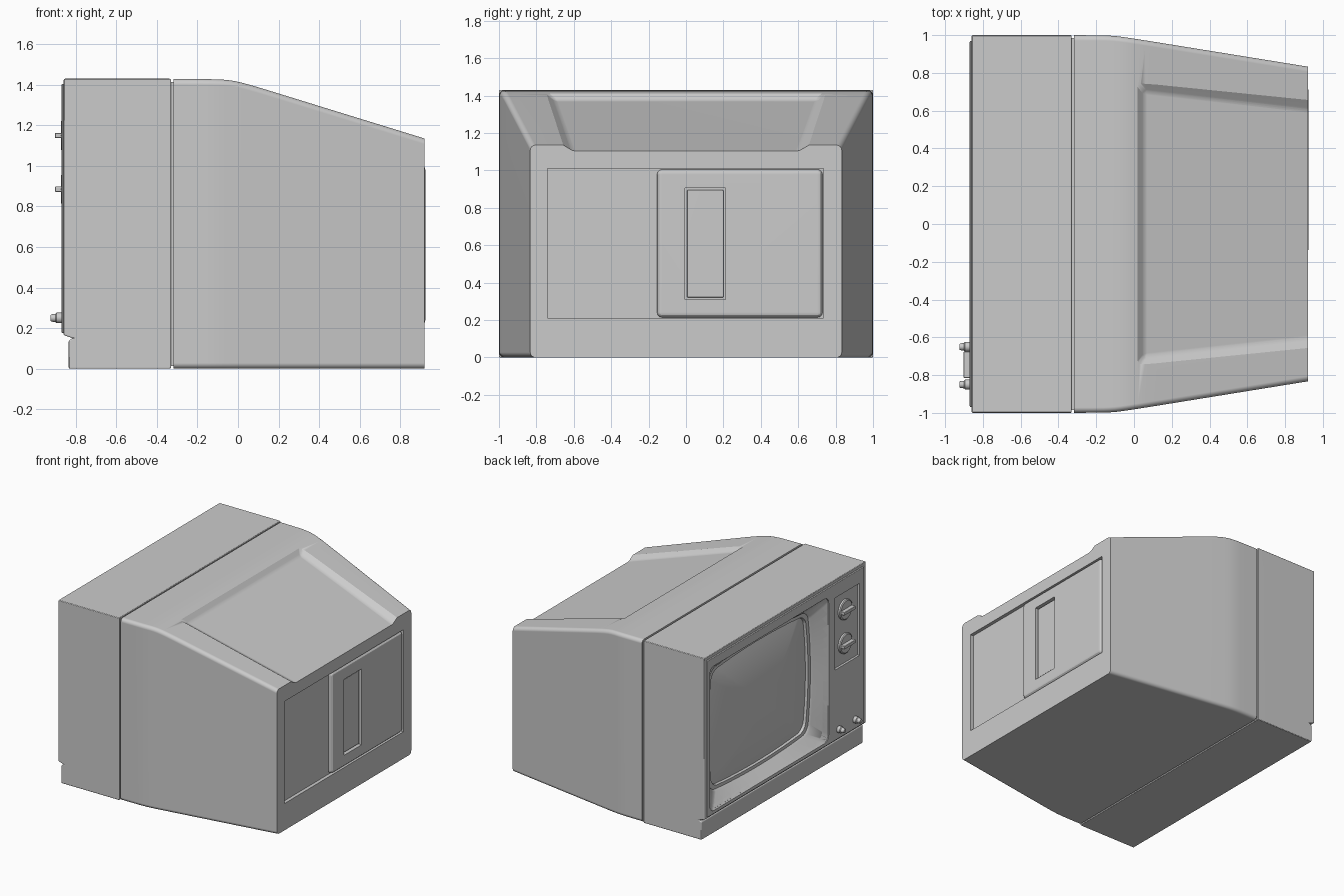
import bpy, bmesh, math
from mathutils import Vector

if "Cube" in bpy.data.objects:
    bpy.data.objects.remove(bpy.data.objects["Cube"])


def activate(ob):
    bpy.ops.object.select_all(action='DESELECT')
    bpy.context.view_layer.objects.active = ob
    ob.select_set(True)


def apply(ob, mod):
    activate(ob)
    bpy.ops.object.modifier_apply(modifier=mod.name)


def bevel(ob, width, segs=3):
    m = ob.modifiers.new("bevel", 'BEVEL')
    m.width, m.segments, m.limit_method = width, segs, 'ANGLE'
    apply(ob, m)


def loft(name, rings, width=0):
    """Closed solid skinned through rings that share a point count."""
    bm = bmesh.new()
    loops = [[bm.verts.new(p) for p in r] for r in rings]
    n = len(loops[0])
    for a, b in zip(loops, loops[1:]):
        for i in range(n):
            bm.faces.new((a[i], a[(i + 1) % n], b[(i + 1) % n], b[i]))
    bm.faces.new(loops[0])
    bm.faces.new(loops[-1])
    bmesh.ops.recalc_face_normals(bm, faces=bm.faces)
    me = bpy.data.meshes.new(name)
    bm.to_mesh(me)
    bm.free()
    ob = bpy.data.objects.new(name, me)
    bpy.context.collection.objects.link(ob)
    if width:
        bevel(ob, width)
    return ob


def box(name, x, y, z, width=0):
    return loft(name, [[(a, y[0], z[0]), (a, y[1], z[0]), (a, y[1], z[1]), (a, y[0], z[1])] for a in x], width)


def turned(name, y, z, profile, n=32):
    """Round part along x from (x, radius) pairs."""
    return loft(name, [[(x, y + r * math.cos(2 * math.pi * i / n), z + r * math.sin(2 * math.pi * i / n))
                        for i in range(n)] for x, r in profile])


def rounded(x, cy, cz, hw, hh, r, bow=0, sub=1):
    """Rounded rectangle in the yz plane; bow makes its sides bulge."""
    arcs = []
    for k, (sy, sz) in enumerate([(1, 1), (-1, 1), (-1, -1), (1, -1)]):
        for i in range(7):
            a = math.pi / 2 * (k + i / 6)
            arcs.append(Vector((sy * (hw - r) + r * math.cos(a), sz * (hh - r) + r * math.sin(a))))
    pts = []
    for i, p in enumerate(arcs):
        steps = sub if i % 7 == 6 else 1
        q = arcs[(i + 1) % len(arcs)]
        pts += [p.lerp(q, j / steps) for j in range(steps)]
    return [(x, cy + p.x * (1 - bow * (p.y / hh) ** 2), cz + p.y * (1 - bow * (p.x / hw) ** 2)) for p in pts]


def cut(cutter, *targets):
    for ob in targets:
        m = ob.modifiers.new("cut", 'BOOLEAN')
        m.operation, m.object, m.solver = 'DIFFERENCE', cutter, 'EXACT'
        apply(ob, m)
    bpy.data.objects.remove(cutter)


def soft(t, w):
    return (t + math.sqrt(t * t + w * w)) / 2


# Front cabinet with set-back plinth, and its raised face plate
profile = [(-.33, 0), (-.835, 0), (-.835, .14), (-.815, .15), (-.86, .165), (-.86, 1.43), (-.33, 1.43)]
cabinet = loft("front_cabinet", [[(x, y, z) for x, z in profile] for y in (-1, 1)], .018)
plate = box("face_plate", (-.87, -.84), (-.97, .97), (.175, 1.405), .007)

# Screen opening: flared surround ending in a bowed lip
SY, SZ = .21, .77
cut(loft("opening_cutter", [
    rounded(-.90, SY, SZ, .745, .575, .05, 0, 12),
    rounded(-.865, SY, SZ, .735, .565, .05, 0, 12),
    rounded(-.79, SY, SZ, .655, .515, .07, .06, 12),
    rounded(-.775, SY, SZ, .645, .505, .07, .06, 12),
    rounded(-.775, SY, SZ, .615, .48, .07, .06, 12),
    rounded(-.72, SY, SZ, .60, .47, .07, .06, 12)]), cabinet, plate)

# Control panel recess
cut(box("panel_cutter", (-.95, -.852), (-.91, -.605), (.73, 1.295)), cabinet, plate)

# Domed glass
rings = []
for i in range(13):
    s = max(1 - i / 12, .01)
    rings.append(rounded(-.755 - .075 * (1 - s * s), SY, SZ, .612 * s, .478 * s, .07 * s, .06, 12))
loft("screen_glass", [rounded(-.715, SY, SZ, .612, .478, .07, .06, 12)] + rings)

# Dials with grip bars, and small knobs
for z in (1.15, .885):
    turned("dial", -.745, z, [(-.845, .078), (-.866, .078), (-.872, .07)])
    box("dial_grip", (-.903, -.86), (-.815, -.675), (z - .013, z + .013), .005)
for y in (-.65, -.85):
    turned("small_knob", y, .25, [(-.85, .026), (-.895, .026), (-.9, .02), (-.92, .018), (-.925, .014)], 24)

# Core visible in the seam between the two halves
box("seam_core", (-.37, -.27), (-.985, .985), (.012, 1.415))

# Rear shell tapering to the back
sections = []
for x in (-.318, -.22, -.16, -.13, -.1, -.07, -.04, -.01, .02, .06, .12, .92):
    hw = 1 - .162 * soft(x + .11, .05)
    top = 1.43 - .31 * soft(x + .03, .06)
    sections.append(rounded(x, 0, top / 2, hw, top / 2, .028))
shell = loft("rear_shell", sections)

# Shallow tray sunk in the sloping top
def tray(x, hw, lift):
    z = 1.421 - .31 * x + lift
    return [(x, -hw, z), (x, hw, z)]

floor = tray(.055, .70, -.032) + tray(1.0, .595, -.032)[::-1]
rim = tray(-.025, .80, .03) + tray(1.0, .70, .03)[::-1]
cut(loft("tray_cutter", [floor, rim], .015), shell)

# Back panel recess and raised door with slot
cut(box("back_cutter", (.893, 1.0), (-.74, .735), (.21, 1.01)), shell)
door = box("back_door", (.85, .925), (-.155, .73), (.214, 1.006), .028)
cut(box("slot_cutter", (.895, 1.0), (-.005, .21), (.31, .905)), door)
box("slot_cover", (.88, .912), (.005, .2), (.32, .895), .006)

# Smooth shading with crisp edges
for ob in list(bpy.context.scene.objects):
    activate(ob)
    bpy.ops.object.shade_smooth_by_angle(angle=math.radians(28))
    wn = ob.modifiers.new("weighted_normal", 'WEIGHTED_NORMAL')
    wn.keep_sharp = True
